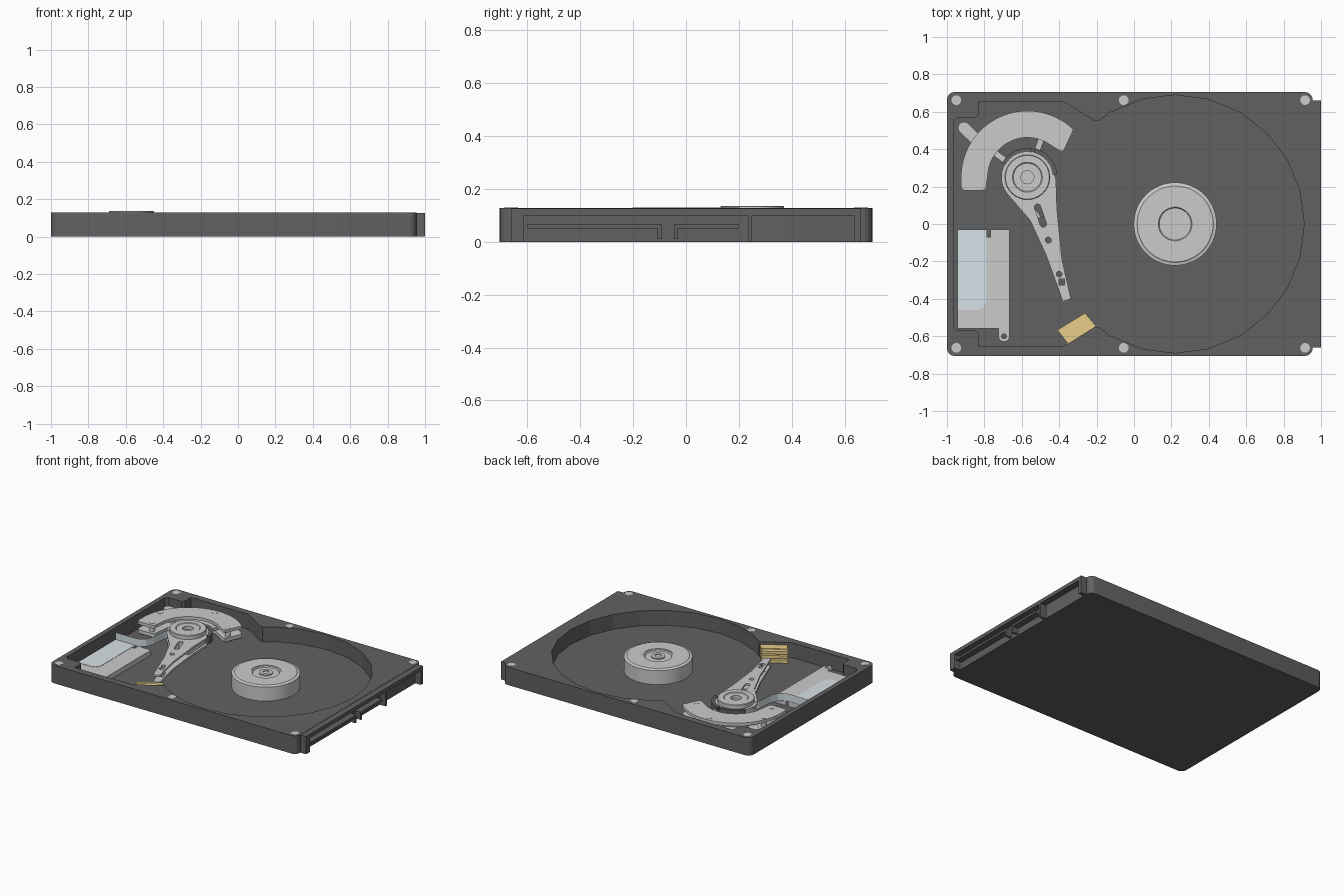
import bpy, bmesh
from math import radians, cos, sin
from mathutils import Vector, Matrix

if "Cube" in bpy.data.objects:
    bpy.data.objects.remove(bpy.data.objects["Cube"])


def material(name, rgb):
    m = bpy.data.materials.new(name)
    m.diffuse_color = (*rgb, 1)
    m.use_nodes = True
    m.node_tree.nodes["Principled BSDF"].inputs["Base Color"].default_value = m.diffuse_color
    return m


DARK = material("dark_case", (0.12, 0.12, 0.12))
GOLD = material("gold_plastic", (0.8, 0.62, 0.25))
FILM = material("pale_film", (0.68, 0.76, 0.8))


def finish(name, bm, mat=None):
    bmesh.ops.recalc_face_normals(bm, faces=bm.faces)
    me = bpy.data.meshes.new(name)
    bm.to_mesh(me)
    bm.free()
    ob = bpy.data.objects.new(name, me)
    bpy.context.collection.objects.link(ob)
    if mat:
        me.materials.append(mat)
    bpy.ops.object.select_all(action='DESELECT')
    ob.select_set(True)
    bpy.context.view_layer.objects.active = ob
    bpy.ops.object.shade_smooth_by_angle(angle=radians(14))
    return ob


def arc(c, r, a0, a1, n):
    return [(c[0] + r * cos(radians(a0 + (a1 - a0) * i / n)),
             c[1] + r * sin(radians(a0 + (a1 - a0) * i / n))) for i in range(n + 1)]


def circle(c, r, n=16):
    return arc(c, r, 0, 360, n)[:-1]


def slot(a, b, r):
    d = Vector(b) - Vector(a)
    ang = Vector((1, 0)).angle_signed(d) * -57.29578
    return arc(a, r, ang + 90, ang + 270, 6) + arc(b, r, ang - 90, ang + 90, 6)


def rect(x0, x1, y0, y1):
    return [(x0, y0), (x1, y0), (x1, y1), (x0, y1)]


def plate(name, loops, z0, z1, mat=None):
    """Extruded outline; loops after the first are through holes."""
    bm = bmesh.new()
    for loop in loops:
        vs = [bm.verts.new((x, y, z0)) for x, y in loop]
        for i, v in enumerate(vs):
            bm.edges.new((v, vs[i - 1]))
    bmesh.ops.triangle_fill(bm, use_beauty=True, edges=bm.edges[:], normal=(0, 0, 1))
    ext = bmesh.ops.extrude_face_region(bm, geom=bm.faces[:], use_keep_orig=True)
    top = [g for g in ext['geom'] if isinstance(g, bmesh.types.BMVert)]
    bmesh.ops.translate(bm, verts=top, vec=(0, 0, z1 - z0))
    return finish(name, bm, mat)


def lathe(name, c, profile, n=48, mat=None):
    bm = bmesh.new()
    vs = [bm.verts.new((c[0] + r, c[1], z)) for r, z in profile]
    es = [bm.edges.new(p) for p in zip(vs, vs[1:])]
    bmesh.ops.spin(bm, geom=vs + es, cent=(*c, 0), axis=(0, 0, 1),
                   angle=radians(360), steps=n, use_merge=False)
    bmesh.ops.remove_doubles(bm, verts=bm.verts, dist=1e-5)
    return finish(name, bm, mat)


TOP, FLOOR = 0.128, 0.022
PIVOT, HUB = (-0.57, 0.25), (0.22, 0.0)

# case: rounded shell with the disc well and the actuator well
outer = []
for cx, cy, a in ((0.915, 0.665, 0), (-0.96, 0.665, 90), (-0.96, -0.665, 180), (0.915, -0.665, 270)):
    outer += arc((cx, cy), 0.04, a, a + 90, 5)
side = [(-0.19, 0.55), (-0.21, 0.55), (-0.36, 0.645), (-0.39, 0.655), (-0.83, 0.655),
        (-0.83, 0.585), (-0.845, 0.57), (-0.945, 0.57), (-0.965, 0.55)]
well = arc(HUB, 0.69, -120, 120, 16) + side + [(x, -y) for x, y in reversed(side)]
plate("case_walls", [outer, well], 0, TOP, DARK)
plate("case_floor", [well], 0, FLOOR, DARK)
for i, x in enumerate((-0.95, -0.055, 0.915)):
    for s in (-1, 1):
        plate(f"case_screw_{i}_{s}", [circle((x, s * 0.662), 0.026)], TOP - 0.01, TOP + 0.001)

# rear connector: frame, divider and two L-shaped tongues
for nm, y0, y1, z0, z1 in (
        ("rail", -0.66, 0.66, 0.1, 0.126), ("end_a", -0.66, -0.615, 0, 0.1),
        ("end_b", 0.635, 0.66, 0, 0.1), ("divider", 0.235, 0.25, 0, 0.1),
        ("tongue_a", -0.6, -0.09, 0.05, 0.065), ("hook_a", -0.107, -0.09, 0.01, 0.05),
        ("tongue_b", -0.045, 0.2, 0.05, 0.065), ("hook_b", -0.045, -0.03, 0.01, 0.05)):
    plate("connector_" + nm, [rect(0.95, 1.0, y0, y1)], z0, z1, DARK)

# spindle hub with recessed centre
lathe("spindle_hub", HUB, [
    (0, 0.122), (0.022, 0.122), (0.022, 0.127), (0.045, 0.127), (0.045, 0.119), (0.085, 0.119),
    (0.09, 0.126), (0.1, 0.126), (0.1, 0.129), (0.203, 0.129), (0.208, 0.125),
    (0.222, 0.122), (0.222, FLOOR), (0, FLOOR)], 64)

# actuator pivot
lathe("pivot_bearing", PIVOT, [
    (0, 0.1), (0.035, 0.1), (0.035, 0.132), (0.075, 0.132), (0.08, 0.136), (0.117, 0.136),
    (0.12, 0.133), (0.12, FLOOR), (0, FLOOR)])
plate("pivot_cap_hole", [circle(PIVOT, 0.034)], 0.1, 0.102, DARK)

# stacked actuator arms
arm = arc(PIVOT, 0.14, 15, 205, 20) + [
    (-0.685, 0.17), (-0.556, 0.02), (-0.47, -0.166), (-0.38, -0.415),
    (-0.337, -0.4), (-0.385, -0.19), (-0.412, 0.08), (-0.417, 0.24)]
holes = [slot((-0.515, 0.09), (-0.485, 0.0), 0.017), circle((-0.458, -0.086), 0.016, 12),
         circle((-0.4, -0.268), 0.015, 12), rect(-0.402, -0.372, -0.325, -0.293)]
for i, z in enumerate((0.043, 0.093)):
    plate(f"actuator_arm_{i}", [arm] + holes, z, z + 0.014)
plate("actuator_body", [arc(PIVOT, 0.135, 0, 200, 20) + [(-0.55, 0.03), (-0.425, 0.05)]
                        + [], slot((-0.515, 0.09), (-0.485, 0.05), 0.017)], 0.057, 0.093)

# dark coil carrier around the pivot and coil legs
for i, (a0, a1, r) in enumerate(((5, 75, 0.16), (80, 150, 0.155))):
    plate(f"coil_carrier_{i}", [arc(PIVOT, r, a0, a1, 10) + arc(PIVOT, 0.135, a1, a0, 10)],
          0.055, 0.112, DARK)
for i, a in enumerate((70, 143)):
    leg = arc(PIVOT, 0.31, a - 3, a + 3, 2) + arc(PIVOT, 0.13, a + 7, a - 7, 2)
    plate(f"coil_leg_{i}", [leg], 0.068, 0.088)
plate("coil_back", [arc(PIVOT, 0.31, 68, 145, 12) + arc(PIVOT, 0.27, 145, 68, 12)], 0.068, 0.088)

# curved magnet plates above and below the coil
magnet = (arc(PIVOT, 0.355, 46, 178, 28) + arc((-0.905, 0.2), 0.02, 180, 270, 4)
          + arc((-0.81, 0.2), 0.02, 270, 360, 4) + arc(PIVOT, 0.212, 176, 62, 24)
          + arc((-0.385, 0.425), 0.035, 240, 285, 3))
for nm, z0, z1 in (("upper", 0.095, 0.116), ("lower", 0.032, 0.058)):
    plate(f"magnet_plate_{nm}", [magnet], z0, z1)
for i, c in enumerate(((-0.585, 0.575), (-0.385, 0.435), (-0.875, 0.37), (-0.83, 0.215))):
    plate(f"magnet_stud_{i}", [circle(c, 0.019)], FLOOR, 0.118)
plate("magnet_latch", [slot((-0.91, 0.515), (-0.8, 0.41), 0.032)], 0.06, 0.085)

# circuit tray with screw tab, notch and film
tray = [(-0.945, -0.03), (-0.945, -0.56), (-0.725, -0.56), (-0.725, -0.6)]
tray += arc((-0.695, -0.6), 0.03, 180, 360, 8)[1:]
tray += [(-0.665, -0.03), (-0.768, -0.03), (-0.768, -0.07), (-0.785, -0.07), (-0.785, -0.03)]
plate("circuit_tray", [tray, circle((-0.695, -0.6), 0.013, 12)], FLOOR, 0.058)
film = [(-0.945, -0.032), (-0.945, -0.46)] + arc((-0.84, -0.41), 0.05, 270, 360, 6) + [(-0.79, -0.032)]
plate("tray_film", [film], 0.058, 0.06, FILM)

# flexible ribbon running from the tray to the pivot
path = [(-0.945, -0.032), (-0.79, -0.032), (-0.755, -0.025), (-0.725, 0.0),
        (-0.705, 0.05), (-0.7, 0.11), (-0.695, 0.17), (-0.675, 0.2)]
bm = bmesh.new()
rows = [[bm.verts.new((x, y, z)) for z in (0.055, 0.11)] for x, y in path]
for a, b in zip(rows, rows[1:]):
    bm.faces.new((a[0], b[0], b[1], a[1]))
finish("flex_ribbon", bm, FILM)

# gold parking ramp: core with layered lips
ramp = [(-0.41, -0.567), (-0.348, -0.647), (-0.203, -0.545), (-0.262, -0.476)]
core = [(-0.39, -0.592), (-0.348, -0.647), (-0.203, -0.545), (-0.24, -0.502)]
plate("ramp_core", [core], FLOOR, 0.11, GOLD)
for i, (z0, z1) in enumerate(((FLOOR, 0.045), (0.055, 0.075), (0.085, 0.105))):
    plate(f"ramp_lip_{i}", [ramp], z0, z1, GOLD)
